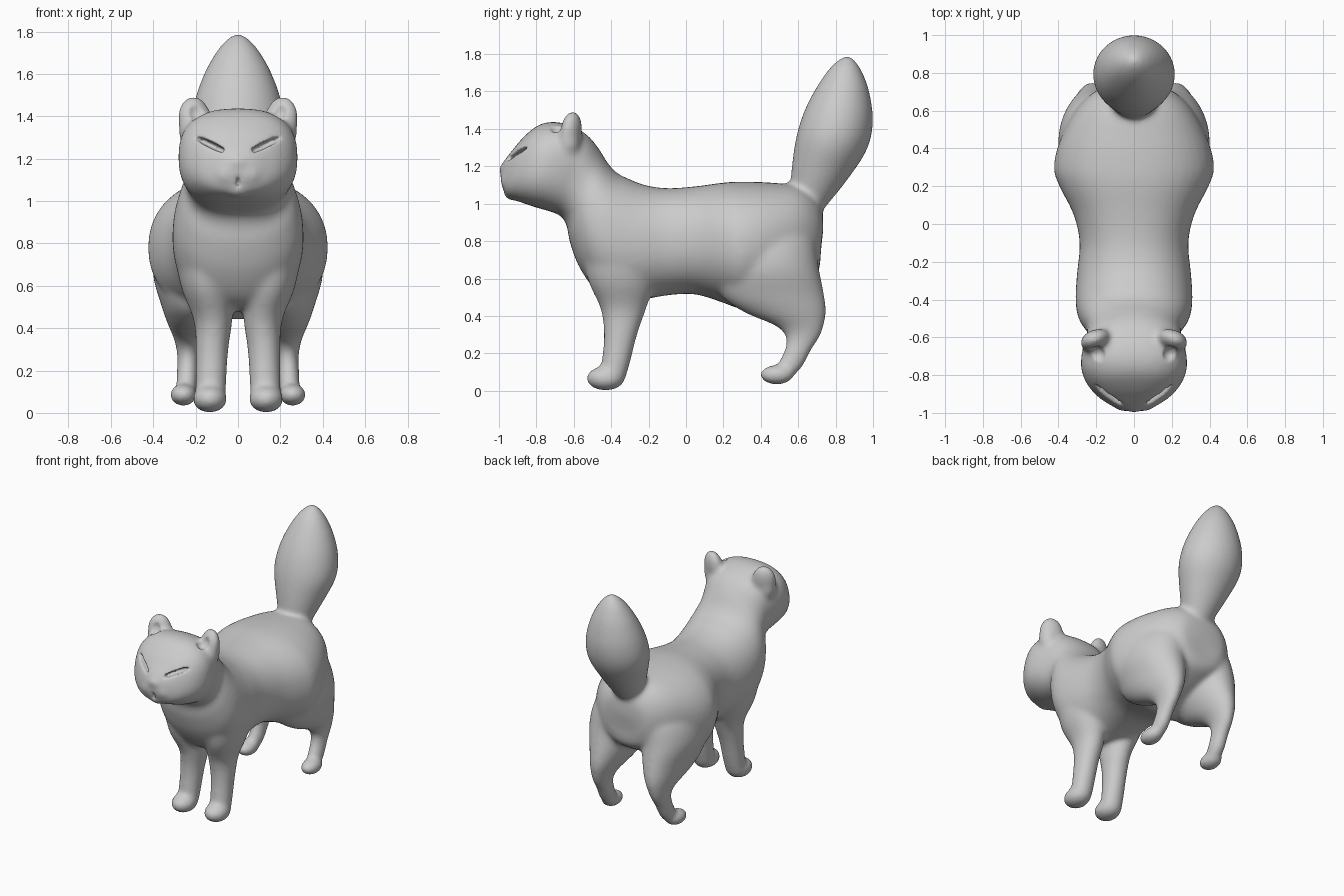
import bpy, bmesh
from math import cos, sin, pi, copysign, radians
from mathutils import Vector, Matrix, Euler

if "Cube" in bpy.data.objects:
    bpy.data.objects.remove(bpy.data.objects["Cube"])


def spline(rows, steps=4):
    """Catmull-Rom interpolation of ring parameters."""
    rows = [Vector(r) for r in rows]
    out = []
    for i in range(len(rows) - 1):
        p0, p1, p2 = rows[max(i - 1, 0)], rows[i], rows[i + 1]
        p3 = rows[min(i + 2, len(rows) - 1)]
        for s in range(steps):
            t = s / steps
            out.append(p1 + 0.5 * t * ((p2 - p0) + t * ((2 * p0 - 5 * p1 + 4 * p2 - p3)
                       + t * (3 * p1 - p0 - 3 * p2 + p3))))
    return out + [rows[-1]]


def loft(bm, rows, side=1, n=40):
    """Each ring: centre x, two opposite ends (y, z) and (y, z), half width in x, squareness."""
    rings = []
    for cx, ay, az, by, bz, w, power in spline(rows):
        ring = []
        for k in range(n):
            c, s = cos(2 * pi * k / n), sin(2 * pi * k / n)
            c = copysign(abs(c) ** (2 / power), c)
            s = copysign(abs(s) ** (2 / power), s)
            ring.append(bm.verts.new((side * cx + w * c,
                                      (ay + by) / 2 + s * (ay - by) / 2,
                                      (az + bz) / 2 + s * (az - bz) / 2)))
        rings.append(ring)
    for r0, r1 in zip(rings, rings[1:]):
        for k in range(n):
            bm.faces.new((r0[k], r0[(k + 1) % n], r1[(k + 1) % n], r1[k]))
    bm.faces.new(rings[0][::-1])
    bm.faces.new(rings[-1])


def blob(bm, loc, radii, rot=(0, 0, 0), side=1):
    """Ellipsoid, mirrored in x when side is -1."""
    m = Matrix.LocRotScale(Vector((side * loc[0], loc[1], loc[2])),
                           Euler([radians(a) for a in (rot[0], side * rot[1], side * rot[2])]),
                           Vector(radii))
    bmesh.ops.create_uvsphere(bm, u_segments=32, v_segments=20, radius=1, matrix=m)


def finish(bm, name):
    bmesh.ops.recalc_face_normals(bm, faces=bm.faces[:])
    mesh = bpy.data.meshes.new(name)
    bm.to_mesh(mesh)
    bm.free()
    ob = bpy.data.objects.new(name, mesh)
    bpy.context.collection.objects.link(ob)
    return ob


def limb(rows):
    """Horizontal rings x, y, z, rx, ry -> loft rings."""
    return [(x, y - ry, z, y + ry, z, rx, 2) for x, y, z, rx, ry in rows]


bm = bmesh.new()

# torso and neck: top (y, z), bottom (y, z), half width
torso = [(.735, .87, .72, .74, .08), (.718, 1.0, .705, .63, .19), (.62, 1.09, .61, .56, .30),
         (.45, 1.113, .45, .49, .39), (.30, 1.118, .30, .44, .425), (.20, 1.113, .20, .47, .395),
         (.05, 1.093, .05, .515, .32), (-.10, 1.083, -.10, .51, .288), (-.22, 1.10, -.30, .48, .302),
         (-.31, 1.135, -.46, .52, .31), (-.37, 1.165, -.565, .65, .302), (-.42, 1.22, -.62, .79, .275),
         (-.46, 1.285, -.637, .88, .25)]
# head
head = [(-.52, 1.36, -.67, .935, .252), (-.60, 1.412, -.74, .962, .274), (-.70, 1.438, -.82, .985, .281),
        (-.79, 1.42, -.89, 1.01, .25), (-.87, 1.355, -.94, 1.03, .195), (-.925, 1.29, -.967, 1.05, .14),
        (-.965, 1.24, -.985, 1.10, .085), (-.99, 1.20, -.99, 1.14, .04)]
loft(bm, [(0,) + r + (2.2,) for r in torso] + [(0,) + r + (2.5,) for r in head])

# bushy tail
loft(bm, [(0,) + r + (2,) for r in [
    (.57, 1.02, .68, .90, .10), (.56, 1.11, .745, .98, .115), (.568, 1.22, .865, 1.13, .165),
    (.59, 1.36, .968, 1.29, .215), (.63, 1.49, 1.0, 1.44, .206), (.69, 1.61, .98, 1.60, .158),
    (.76, 1.715, .94, 1.71, .097), (.815, 1.77, .90, 1.77, .045), (.85, 1.79, .875, 1.79, .012)]])

# chin and nose
blob(bm, (0, -.93, 1.058), (.06, .045, .042))
blob(bm, (0, -.968, 1.185), (.042, .035, .03))

for side in (1, -1):
    # front leg and paw
    loft(bm, limb([(.12, -.34, .98, .09, .12), (.145, -.355, .80, .15, .19),
                   (.146, -.345, .60, .125, .182), (.118, -.335, .44, .092, .123),
                   (.123, -.35, .30, .078, .09), (.128, -.375, .15, .074, .077),
                   (.131, -.395, .06, .072, .07)]), side)
    blob(bm, (.133, -.43, .066), (.083, .104, .066), side=side)
    # hind leg and paw
    loft(bm, limb([(.10, .42, 1.0, .10, .18), (.17, .43, .84, .185, .25),
                   (.21, .43, .67, .192, .278), (.215, .465, .51, .148, .275),
                   (.222, .53, .42, .110, .22), (.229, .605, .35, .074, .133),
                   (.234, .625, .29, .055, .093), (.238, .60, .22, .05, .073),
                   (.242, .555, .13, .05, .07), (.245, .53, .08, .04, .05)]), side)
    blob(bm, (.258, .485, .085), (.065, .092, .053), side=side)
    # whisker pad, cheek and ear
    blob(bm, (.05, -.925, 1.125), (.075, .07, .058), side=side)
    blob(bm, (.135, -.825, 1.16), (.12, .10, .09), (0, 0, 25), side)
    blob(bm, (.203, -.615, 1.38), (.085, .055, .118), (-8, 4, -22), side)
    blob(bm, (.213, -.63, 1.33), (.068, .065, .09), side=side)

body = finish(bm, "cat_body")

# eye slits, mouth line and ear hollows
bm = bmesh.new()
for side in (1, -1):
    blob(bm, (.125, -.90, 1.264), (.105, .05, .015), (-15, -22, 34), side)
    blob(bm, (.195, -.69, 1.43), (.045, .045, .055), (0, 4, -20), side)
blob(bm, (0, -.99, 1.085), (.010, .035, .034))
cutter = finish(bm, "face_cutter")
cutter.hide_render = True
cutter.hide_set(True)


def add(name, kind, **settings):
    mod = body.modifiers.new(name, kind)
    for key, value in settings.items():
        setattr(mod, key, value)


# fuse the parts, soften the joints, carve the face, soften the grooves
add("Fuse", 'REMESH', mode='VOXEL', voxel_size=0.012, use_smooth_shade=True)
add("Soften", 'SMOOTH', factor=0.5, iterations=22)
add("Carve", 'BOOLEAN', operation='DIFFERENCE', solver='EXACT', object=cutter)
add("Refine", 'REMESH', mode='VOXEL', voxel_size=0.009, use_smooth_shade=True)
add("Polish", 'SMOOTH', factor=0.5, iterations=3)
